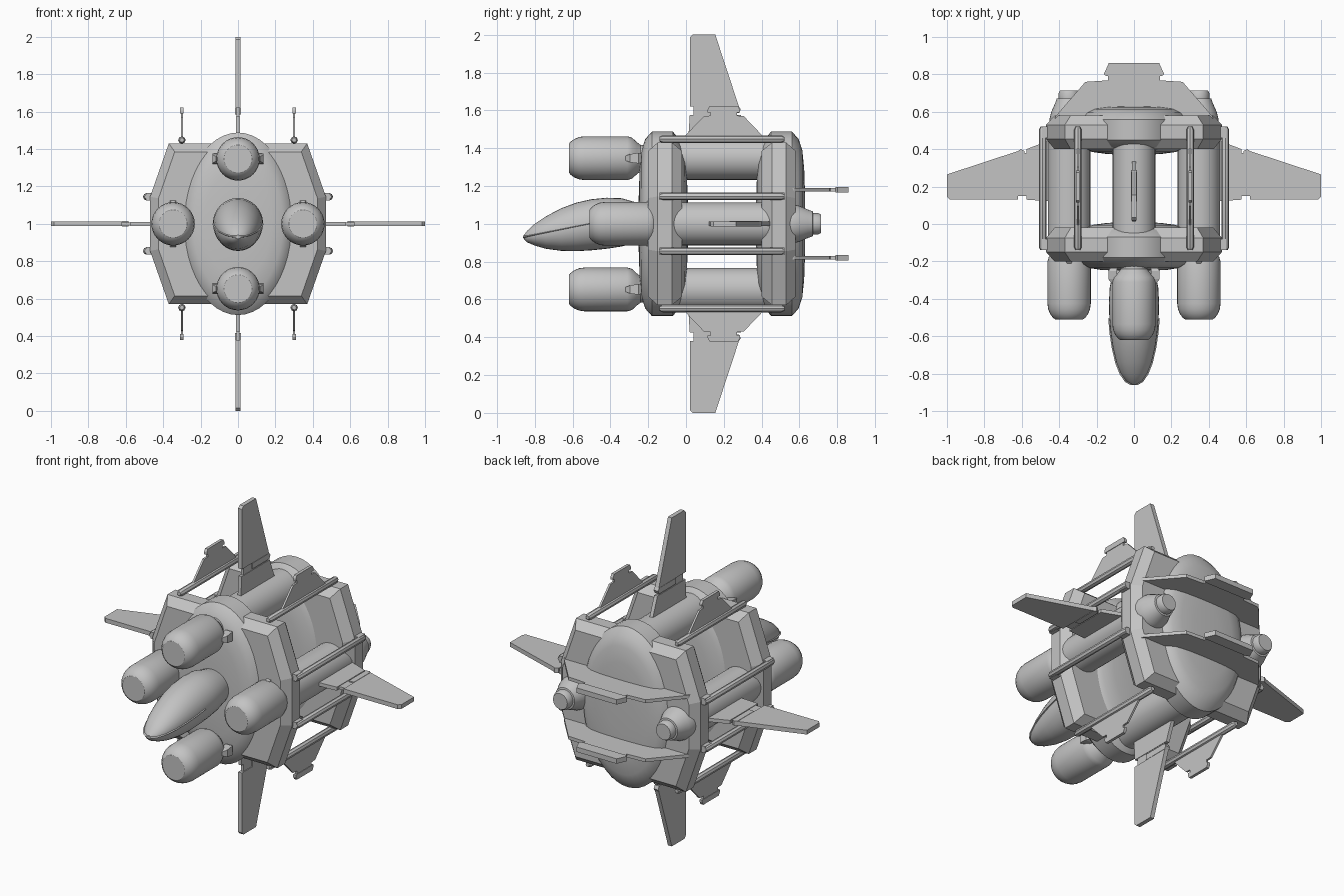
import bpy, bmesh
from math import sin, cos, pi, radians
from mathutils import Matrix, Vector

cube = bpy.data.objects.get("Cube")
if cube:
    bpy.data.objects.remove(cube, do_unlink=True)

grey = bpy.data.materials.new("hull_grey")
grey.use_nodes = True
grey.diffuse_color = (0.55, 0.55, 0.55, 1)
for node in grey.node_tree.nodes:
    if node.type == 'BSDF_PRINCIPLED':
        node.inputs["Base Color"].default_value = (0.55, 0.55, 0.55, 1)

CENTRE = Matrix.Translation((0, 0, 1))
MID = 0.19  # halfway between the two bulkheads


def loft(name, rings, mat=CENTRE, smooth=True):
    """Skin a list of equally sized point rings and cap both ends."""
    bm = bmesh.new()
    loops = [[bm.verts.new(mat @ Vector(p)) for p in ring] for ring in rings]
    n = len(loops[0])
    for a, b in zip(loops, loops[1:]):
        for i in range(n):
            j = (i + 1) % n
            bm.faces.new((a[i], a[j], b[j], b[i]))
    bm.faces.new(loops[0])
    bm.faces.new(loops[-1])
    bmesh.ops.recalc_face_normals(bm, faces=bm.faces[:])
    mesh = bpy.data.meshes.new(name)
    bm.to_mesh(mesh)
    bm.free()
    mesh.materials.append(grey)
    obj = bpy.data.objects.new(name, mesh)
    bpy.context.collection.objects.link(obj)
    if smooth:
        bpy.ops.object.select_all(action='DESELECT')
        obj.select_set(True)
        bpy.context.view_layer.objects.active = obj
        bpy.ops.object.shade_smooth_by_angle(angle=radians(32))
    return obj


def ellipse(y, rx, rz, z=0.0, n=32):
    return [(rx * cos(2 * pi * i / n), y, z + rz * sin(2 * pi * i / n)) for i in range(n)]


def turned(name, profile, mat, n=32):
    return loft(name, [ellipse(y, r, r, 0, n) for y, r in profile], mat)


def plate(name, outline, thick, mat):
    """Flat panel: outline in (y, z), thickness across x."""
    return loft(name, [[(s * thick / 2, y, z) for y, z in outline] for s in (-1, 1)], mat, False)


def mirrored(half, mid):
    """Closed outline from its right half of (offset, height) points."""
    return [(mid + a, b) for a, b in half] + [(mid - a, b) for a, b in reversed(half)]


def octagon(y, inset):
    x1, x2, z1, z2 = 0.37 - inset * 0.7, 0.47 - inset, 0.145 - inset * 0.2, 0.43 - inset
    half = [(x1, -z2), (x2, -z1), (x2, z1), (x1, z2)]
    return [(x, y, z) for x, z in half] + [(-x, y, z) for x, z in reversed(half)]


# Bulkheads: bevelled octagons with an oval dome through each
for name, flip in (("front", 1), ("rear", -1)):
    def at(y):
        return MID + flip * (y - MID)
    loft(name + "_bulkhead", [octagon(at(y), i) for y, i in
                              ((-0.20, 0.045), (-0.15, 0), (-0.075, 0), (-0.02, 0.045))], smooth=False)
    dome = ((-0.25, 0.3), (-0.245, 0.6), (-0.235, 0.8), (-0.215, 0.92), (-0.18, 1.0),
            (-0.07, 1.0), (-0.03, 0.9), (-0.005, 0.75), (0.005, 0.5), (0.01, 0.25))
    loft(name + "_dome", [ellipse(at(y), 0.30 * s, 0.488 * s, n=48) for y, s in dome])

# Four engine units around the hull; the side pair sits further back
pod = ((-0.62, 0.074), (-0.612, 0.086), (-0.59, 0.102), (-0.565, 0.112), (-0.535, 0.116),
       (-0.31, 0.116), (-0.285, 0.108), (-0.26, 0.085), (-0.24, 0.07), (-0.15, 0.07))
wing = ((0.02, 0.62), (0.28, 0.62), (0.155, 1.0), (0.035, 1.0), (0.02, 0.985))
pylon = ((0.01, 0.42), (0.35, 0.42), (0.29, 0.575), (0.02, 0.575))
joint = ((0.04, 0.57), (0.27, 0.57), (0.27, 0.625), (0.04, 0.625))
hinge = ((0.12, 0.585), (0.28, 0.585), (0.29, 0.605), (0.28, 0.62), (0.12, 0.62))
for name, turn, back in (("top", 0, 0), ("left", 90, 0.11), ("bottom", 180, 0), ("right", 270, 0.11)):
    unit = Matrix.Translation((0, back, 1)) @ Matrix.Rotation(radians(turn), 4, 'Y')
    axis = unit @ Matrix.Translation((0, 0, 0.347))
    turned(name + "_engine_pod", pod, axis)
    turned(name + "_engine_tube", ((-0.12 - back, 0.114), (0.5 - back, 0.114)), axis)
    for s in (-1, 1):
        lug = [[(s * (0.09 + d), y, z) for d, z in ((0, -h), (w, -h), (w, h), (0, h))]
               for y, h, w in ((-0.32, 0.012, 0.027), (-0.295, 0.022, 0.047),
                               (-0.25, 0.028, 0.047), (-0.235, 0.022, 0.035))]
        loft(name + "_pod_lug", lug, axis, False)
    plate(name + "_wing", wing, 0.026, unit)
    plate(name + "_wing_pylon", pylon, 0.022, unit)
    plate(name + "_wing_joint", joint, 0.016, unit)
    plate(name + "_wing_hinge", hinge, 0.03, unit)
    if back:
        turned(name + "_nozzle", ((0.38, 0.105), (0.45, 0.105), (0.49, 0.095), (0.535, 0.075),
                                  (0.56, 0.066), (0.562, 0.056), (0.59, 0.056), (0.605, 0.048)), axis)

# Cockpit: body swelling from a low nose, split by a slanted rim
stations = ((-0.858, 0.012, 0.92, 0.94), (-0.84, 0.042, 0.902, 0.963), (-0.80, 0.07, 0.885, 1.0),
            (-0.74, 0.094, 0.868, 1.04), (-0.66, 0.113, 0.857, 1.082), (-0.58, 0.125, 0.855, 1.112),
            (-0.50, 0.132, 0.86, 1.13), (-0.42, 0.134, 0.868, 1.138), (-0.34, 0.13, 0.88, 1.135),
            (-0.28, 0.118, 0.895, 1.118), (-0.2, 0.10, 0.91, 1.10))
loft("cockpit", [ellipse(y, rx, (hi - lo) / 2, (hi + lo) / 2 - 1) for y, rx, lo, hi in stations])
loft("cockpit_rim", [ellipse(y - 0.004, rx + 0.006, 0.007, -0.07 + (y + 0.858) * 0.2, 16)
                     for y, rx, lo, hi in stations[:7]])

# Rails joining the bulkheads, with a fin on each upper and lower rail
fin = ((0.22, 0.45), (0.105, 0.57), (0.07, 0.572), (0.07, 0.592))
lip = ((0.085, 0.59), (0.085, 0.605), (0.075, 0.622))
rail = ((-0.14, 0.012), (-0.125, 0.02), (0.505, 0.02), (0.52, 0.012))
for sx, side in ((1, "left"), (-1, "right")):
    for sz, level in ((1, "upper"), (-1, "lower")):
        name = side + "_" + level
        turned(name + "_side_rail", rail, Matrix.Translation((sx * 0.488, 0, 1 + sz * 0.145)), 8)
        turned(name + "_edge_rail", rail, Matrix.Translation((sx * 0.30, 0, 1 + sz * 0.448)), 8)
        for y in (-0.11, 0.49):
            base = [(y + a, b) for a, b in ((-0.03, -0.02), (0.03, -0.02), (0.03, 0.02), (-0.03, 0.02))]
            plate(name + "_rail_mount", base, 0.05,
                  Matrix.Translation((sx * 0.468, 0, 1 + sz * 0.145)))
        flip = CENTRE @ Matrix.Translation((sx * 0.30, 0, 0)) @ Matrix.Diagonal((1, 1, sz, 1))
        plate(name + "_fin", mirrored(fin, 0.2), 0.012, flip)
        plate(name + "_fin_lip", mirrored(lip, 0.2), 0.018, flip)

# Two broad tail fins lying flat behind the rear dome
tail = ((0.43, 0.54), (0.42, 0.575), (0.26, 0.76), (0.14, 0.768), (0.14, 0.80))
tail_lip = ((0.145, 0.79), (0.162, 0.80), (0.155, 0.815), (0.135, 0.86))
for sz, level in ((1, "upper"), (-1, "lower")):
    # Outline (y, z) is laid down so that width runs along x and height along y
    flat = Matrix(((0, 1, 0, 0), (0, 0, 1, 0), (1, 0, 0, 1 + sz * 0.18), (0, 0, 0, 1)))
    plate(level + "_tail_fin", mirrored(tail, 0), 0.02, flat)
    plate(level + "_tail_fin_lip", mirrored(tail_lip, 0), 0.03, flat)
